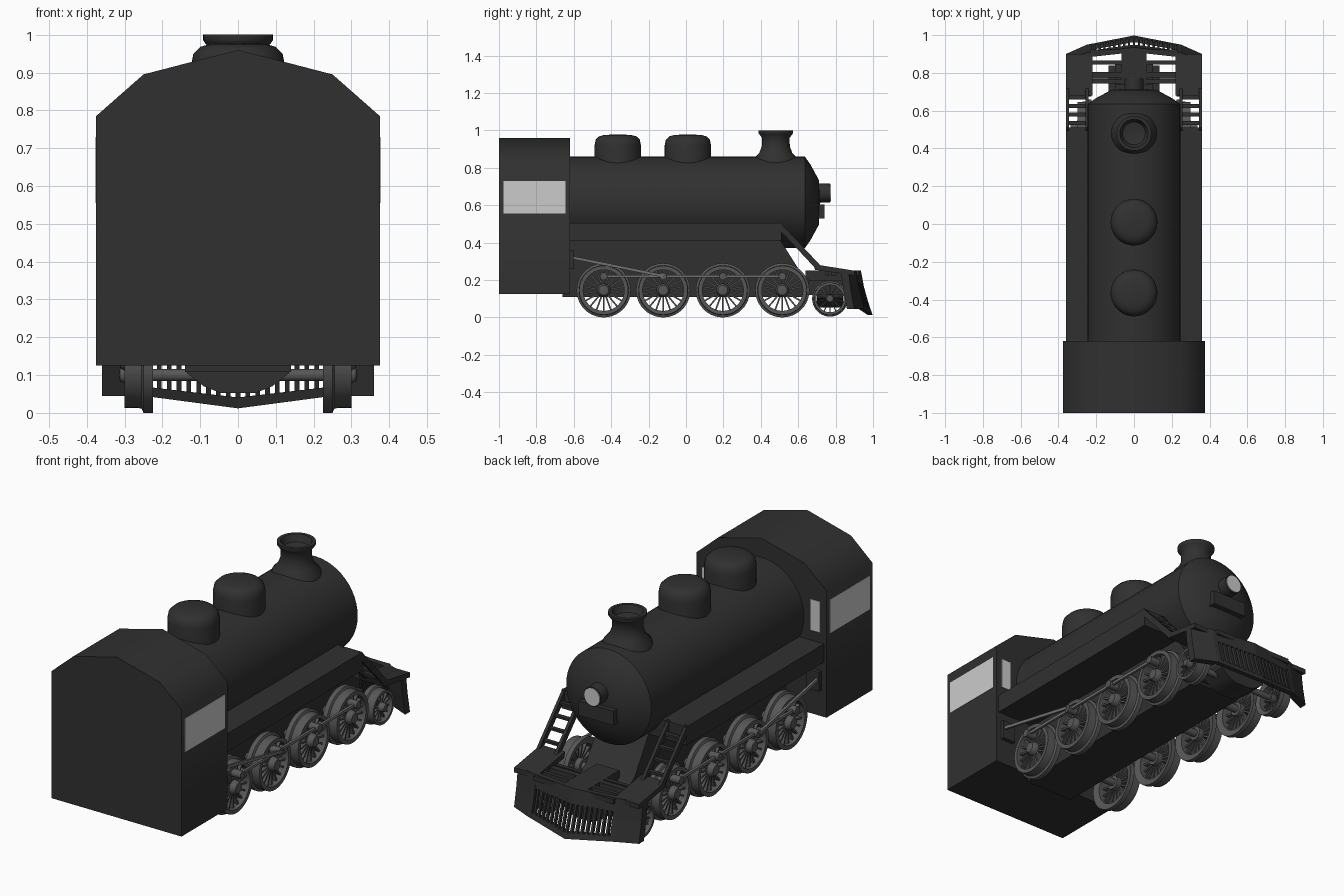
import bpy, bmesh, math
from mathutils import Vector

if "Cube" in bpy.data.objects:
    bpy.data.objects.remove(bpy.data.objects["Cube"])


def material(name, v):
    m = bpy.data.materials.new(name)
    m.diffuse_color = (v, v, v, 1)
    m.use_nodes = True
    m.node_tree.nodes["Principled BSDF"].inputs["Base Color"].default_value = m.diffuse_color
    return m


BLACK = material("black paint", 0.03)
STEEL = material("wheel steel", 0.095)
ROD = material("rod steel", 0.16)
GLASS = material("pale glass", 0.6)


# Shape helpers: each returns (verts, faces)
def box(x0, x1, y0, y1, z0, z1):
    return prism([(y0, z0), (y1, z0), (y1, z1), (y0, z1)], 'x', x0, x1)


def prism(pts, axis, lo, hi):
    place = {'x': lambda a, b, h: (h, a, b), 'y': lambda a, b, h: (a, h, b),
             'z': lambda a, b, h: (a, b, h)}[axis]
    n = len(pts)
    verts = [place(a, b, h) for h in (lo, hi) for a, b in pts]
    faces = [[i, (i + 1) % n, n + (i + 1) % n, n + i] for i in range(n)]
    return verts, faces + [list(range(n)), list(range(n, 2 * n))]


def lathe(profile, axis, centre, n=32, closed=False):
    verts, faces = [], []
    for r, h in profile:
        for k in range(n):
            a = 2 * math.pi * k / n
            c, s = r * math.cos(a), r * math.sin(a)
            p = {'x': (h, c, s), 'y': (c, h, s), 'z': (c, s, h)}[axis]
            verts.append(Vector(p) + Vector(centre))
    m = len(profile)
    for j in range(m if closed else m - 1):
        for k in range(n):
            a, b, k2 = j * n, ((j + 1) % m) * n, (k + 1) % n
            faces.append([a + k, a + k2, b + k2, b + k])
    return verts, faces


def cylinder(r, axis, lo, hi, centre, n=20):
    return lathe([(0, lo), (r, lo), (r, hi), (0, hi)], axis, centre, n)


def bar(p, q, w, h):
    """Square bar between two points in a plane of constant x; w along x."""
    p, q = Vector(p), Vector(q)
    u = (q - p).normalized().cross(Vector((1, 0, 0))) * h / 2
    pts = [(v.y, v.z) for v in (p + u, q + u, q - u, p - u)]
    return prism(pts, 'x', p.x - w / 2, p.x + w / 2)


def mirrored(parts):
    return parts + [([(-v[0], v[1], v[2]) for v in vs], fs) for vs, fs in parts]


def make(name, parts, mat, angle=40):
    bm = bmesh.new()
    for verts, faces in parts:
        vs = [bm.verts.new(v) for v in verts]
        bmesh.ops.remove_doubles
        for f in faces:
            bm.faces.new([vs[i] for i in f])
    bmesh.ops.dissolve_degenerate(bm, dist=1e-5, edges=bm.edges[:])
    bmesh.ops.recalc_face_normals(bm, faces=bm.faces[:])
    me = bpy.data.meshes.new(name)
    bm.to_mesh(me)
    bm.free()
    me.materials.append(mat)
    ob = bpy.data.objects.new(name, me)
    bpy.context.collection.objects.link(ob)
    bpy.ops.object.select_all(action='DESELECT')
    ob.select_set(True)
    bpy.context.view_layer.objects.active = ob
    bpy.ops.object.shade_smooth_by_angle(angle=math.radians(angle))
    return ob


# Cab with angled roof
roof = [(0.375, 0.125), (0.375, 0.785), (0.25, 0.895), (0, 0.96)]
make("cab", [prism(roof + [(-x, z) for x, z in roof[2::-1]], 'y', -1, -0.62)], BLACK, 50)
make("cab_side_windows", mirrored([box(0.372, 0.377, -0.975, -0.645, 0.555, 0.73)]), GLASS)
make("cab_front_windows", mirrored([box(0.285, 0.34, -0.623, -0.617, 0.56, 0.72)]), GLASS)
make("rod_housing", mirrored([box(0.27, 0.345, -0.64, -0.6, 0.26, 0.36)]), BLACK)

# Boiler with tapered nose
make("boiler", [lathe([(0, -0.65), (0.245, -0.65), (0.245, 0.635), (0.205, 0.664),
                       (0.12, 0.71), (0, 0.718)], 'y', (0, 0, 0.615), 48)], BLACK)

# Domes and smokestack
for i, y in enumerate((-0.365, 0.01)):
    make(f"dome_{i + 1}", [lathe([(0.124, 0.78), (0.124, 0.92), (0.118, 0.95), (0.1, 0.968),
                                  (0.07, 0.976), (0, 0.978)], 'z', (0, y, 0), 36)], BLACK)
make("smokestack", [lathe([(0.125, 0.81), (0.115, 0.85), (0.088, 0.88), (0.075, 0.915),
                           (0.074, 0.96), (0.09, 0.982), (0.092, 0.985), (0.092, 1.0),
                           (0.075, 1.0), (0.06, 0.965), (0, 0.95)],
                          'z', (0, 0.48, 0), 36)], BLACK)

# Headlamp and number box
make("headlamp", [cylinder(0.05, 'y', 0.69, 0.77, (0, 0, 0.665), 24)], BLACK)
make("headlamp_glass", [cylinder(0.045, 'y', 0.766, 0.774, (0, 0, 0.665), 24)], GLASS)
make("nose_box", [box(-0.1, 0.1, 0.69, 0.74, 0.53, 0.605)], BLACK)

# Running boards, chassis and front truck
make("running_board", [box(-0.36, 0.36, -0.63, 0.51, 0.41, 0.505)], BLACK)
make("chassis", [prism([(-0.66, 0.108), (-0.66, 0.42), (0.5, 0.42), (0.62, 0.23),
                        (0.66, 0.2), (0.64, 0.108)], 'x', -0.14, 0.14)], BLACK)
make("truck_frame", [box(-0.1, 0.1, 0.6, 0.86, 0.12, 0.2),
                     prism([(-0.135, 0.125), (-0.135, 0.105), (-0.09, 0.07), (-0.045, 0.052),
                            (0.045, 0.052), (0.09, 0.07), (0.135, 0.105), (0.135, 0.125)],
                           'y', 0.7, 0.84)], BLACK)


# Spoked wheels
def wheel(y, z, s, spokes):
    tyre = [(0.11 * s, 0.235), (0.145 * s, 0.225), (0.145 * s, 0.25),
            (0.133 * s, 0.255), (0.131 * s, 0.3), (0.11 * s, 0.3)]
    parts = [lathe(tyre, 'x', (0, y, z), 40, True),
             lathe([(0, 0.23), (0.036 * s, 0.23), (0.036 * s, 0.295), (0.026 * s, 0.312),
                    (0, 0.316)], 'x', (0, y, z), 20)]
    for k in range(spokes):
        a = 2 * math.pi * (k + 0.5) / spokes
        d = Vector((0, math.cos(a), math.sin(a)))
        c = Vector((0.27, y, z))
        parts.append(bar(c + d * 0.03 * s, c + d * 0.115 * s, 0.025, 0.0085 * s))
    return parts


DRIVE_Y = (-0.44, -0.122, 0.197, 0.515)
for i, y in enumerate(DRIVE_Y):
    make(f"drive_wheels_{i + 1}", mirrored(wheel(y, 0.145, 1, 18)), STEEL)
    make(f"drive_axle_{i + 1}", [cylinder(0.02, 'x', -0.24, 0.24, (0, y, 0.145))], STEEL)
make("pilot_wheels", mirrored(wheel(0.77, 0.1, 0.66, 14)), STEEL)
make("pilot_axle", [cylinder(0.016, 'x', -0.24, 0.24, (0, 0.77, 0.1))], STEEL)

# Connecting rods and crank pins
make("coupling_rods", mirrored([bar((0.316, DRIVE_Y[0], 0.22), (0.316, DRIVE_Y[3], 0.22), 0.012, 0.014),
                                bar((0.334, -0.63, 0.325), (0.334, DRIVE_Y[1], 0.222), 0.012, 0.016)]), ROD)
make("crank_pins", mirrored([cylinder(0.02, 'x', 0.28, 0.335, (0, y, 0.22), 16)
                             for y in DRIVE_Y]), STEEL)

# Front steps: two sloping rails and treads per side
steps = [bar((x, 0.49, 0.5), (x, 0.71, 0.265), 0.016, 0.03) for x in (0.25, 0.352)]
for k in range(4):
    y, z = 0.535 + 0.045 * k, 0.452 - 0.048 * k
    steps.append(box(0.25, 0.352, y - 0.011, y + 0.011, z - 0.006, z + 0.006))
make("front_steps", mirrored(steps), BLACK)

# Slotted front deck
deck = [prism([(0.68, 0.285), (0.9, 0.25), (0.9, 0.225), (0.69, 0.255)], 'x', 0.22, 0.36)]
cross = [box(-0.23, 0.23, a, b, 0.225, 0.25)
         for a, b in ((0.745, 0.765), (0.775, 0.805), (0.845, 0.865), (0.905, 0.925))]
make("front_deck", mirrored(deck) + cross + [box(-0.065, 0.065, 0.64, 0.92, 0.2, 0.25)], BLACK)


# Cowcatcher: V-shaped sloping front with grille bars
def surface(x, t):
    a = abs(x)
    back = 0.14 * a if a < 0.25 else 0.035 + (a - 0.25) * 0.45
    bottom = 0.012 + 0.15 * min(a, 0.22)
    return Vector((x, 0.935 - back * 0.8 + t ** 1.3 * (0.063 - 0.03 * a / 0.36),
                   0.252 + (bottom - 0.252) * t))


def panel(x0, x1, t0, t1, depth):
    front = [surface(x0, t0), surface(x1, t0), surface(x1, t1), surface(x0, t1)]
    verts = front + [v - Vector((0, depth, 0)) for v in front]
    return verts, [[0, 1, 2, 3], [4, 5, 6, 7]] + [[i, (i + 1) % 4, 4 + (i + 1) % 4, 4 + i]
                                                 for i in range(4)]


frame = [panel(0, 0.25, 0, 0.32, 0.025), panel(0, 0.25, 0.88, 1, 0.025)]
for t0, t1 in ((0, 0.5), (0.5, 1)):
    frame += [panel(0.225, 0.25, t0, t1, 0.025), panel(0.25, 0.36, t0, t1, 0.04)]
make("cowcatcher_frame", mirrored(frame), BLACK)
make("cowcatcher_bars", [panel(x - 0.006, x + 0.006, t, t + 0.2, 0.016)
                         for x in [0.026 * k for k in range(-8, 9)]
                         for t in (0.3, 0.5, 0.7)], BLACK)
